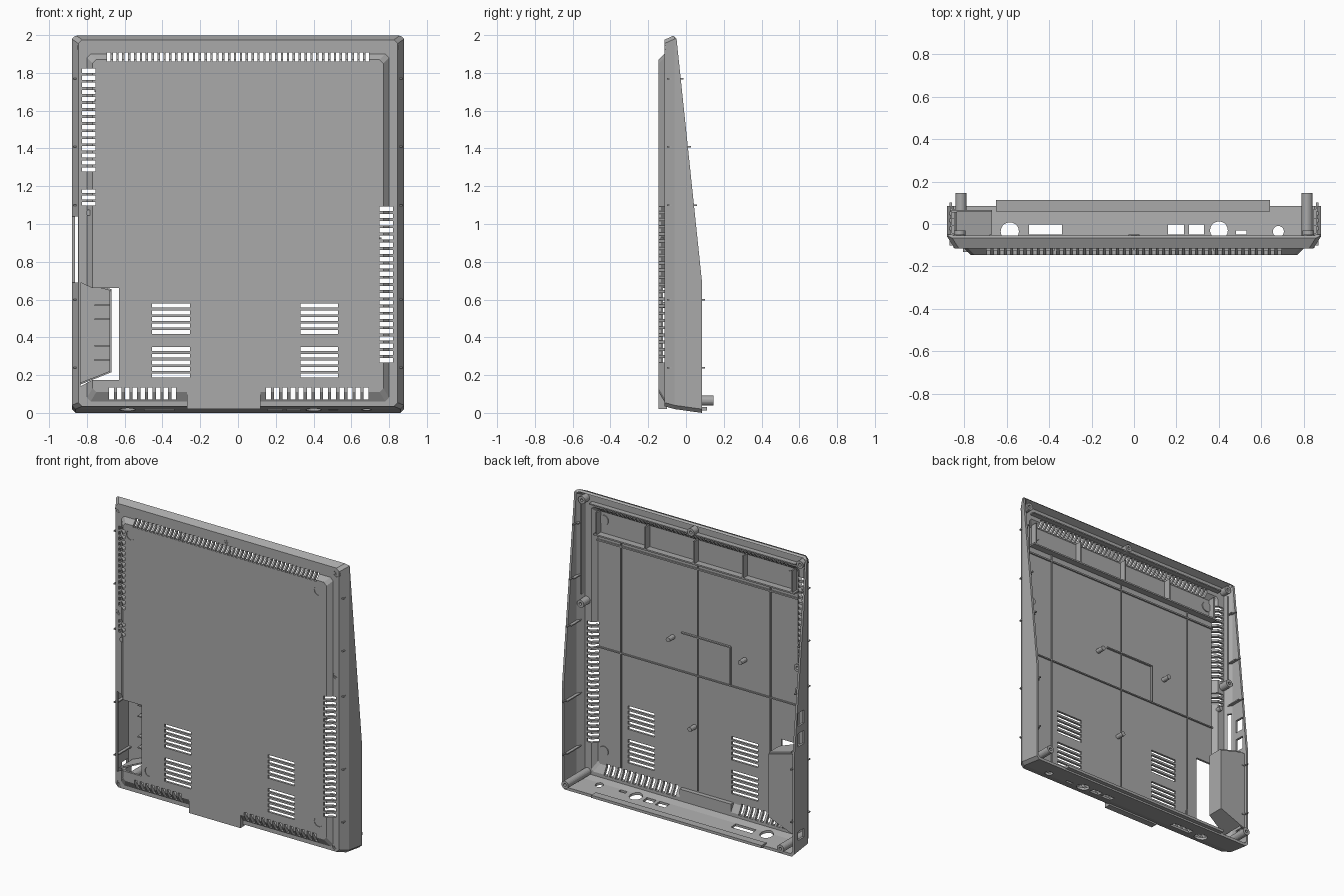
import bpy, bmesh, math
from mathutils import Matrix, Vector

if "Cube" in bpy.data.objects:
    bpy.data.objects.remove(bpy.data.objects["Cube"])

grey = bpy.data.materials.new("mid grey plastic")
grey.use_nodes = True
COLOUR = (0.4, 0.4, 0.4, 1)
grey.diffuse_color = COLOUR
grey.node_tree.nodes["Principled BSDF"].inputs["Base Color"].default_value = COLOUR


def make(name, bm):
    bmesh.ops.recalc_face_normals(bm, faces=bm.faces)
    mesh = bpy.data.meshes.new(name)
    bm.to_mesh(mesh)
    bm.free()
    mesh.materials.append(grey)
    ob = bpy.data.objects.new(name, mesh)
    bpy.context.collection.objects.link(ob)
    return ob


def box(bm, x0, x1, y0, y1, z0, z1):
    centre = Vector((x0 + x1, y0 + y1, z0 + z1)) / 2
    size = Matrix.Diagonal((x1 - x0, y1 - y0, z1 - z0, 1))
    bmesh.ops.create_cube(bm, size=1, matrix=Matrix.Translation(centre) @ size)


def cyl(bm, x, z, r, y0, y1, sides=20):
    m = Matrix.Translation((x, (y0 + y1) / 2, z)) @ Matrix.Rotation(math.pi / 2, 4, 'X')
    bmesh.ops.create_cone(bm, cap_ends=True, segments=sides, radius1=r, radius2=r,
                          depth=y1 - y0, matrix=m)


def prism(bm, points, offset):
    face = bm.faces.new([bm.verts.new(p) for p in points])
    ext = bmesh.ops.extrude_face_region(bm, geom=[face])
    verts = [v for v in ext["geom"] if isinstance(v, bmesh.types.BMVert)]
    bmesh.ops.translate(bm, verts=verts, vec=offset)


def tube(bm, x, z, r, bore, y0, y1, sides=20):
    loops = []
    for rad, y in ((r, y0), (r, y1), (bore, y1), (bore, y0)):
        loops.append([bm.verts.new((x + rad * math.cos(a), y, z + rad * math.sin(a)))
                      for a in (math.tau * i / sides for i in range(sides))])
    for k in range(4):
        bridge(bm, loops[k], loops[(k + 1) % 4])


def bridge(bm, a, b):
    n = len(a)
    for i in range(n):
        bm.faces.new((a[i], a[(i + 1) % n], b[(i + 1) % n], b[i]))


def loft(name, sections, c):
    """Stack of corner-cut rectangles, each (y, half width, bottom, top)."""
    bm = bmesh.new()
    loops = []
    for y, w, lo, hi in sections:
        pts = [(-w + c, lo), (w - c, lo), (w, lo + c), (w, hi - c),
               (w - c, hi), (-w + c, hi), (-w, hi - c), (-w, lo + c)]
        loops.append([bm.verts.new((x, y, z)) for x, z in pts])
    for a, b in zip(loops, loops[1:]):
        bridge(bm, a, b)
    bm.faces.new(loops[0])
    bm.faces.new(loops[-1])
    return make(name, bm)


def carve(ob, cutter):
    mod = ob.modifiers.new("cut", 'BOOLEAN')
    mod.operation, mod.solver, mod.object = 'DIFFERENCE', 'EXACT', cutter
    bpy.context.view_layer.update()
    done = ob.evaluated_get(bpy.context.evaluated_depsgraph_get())
    mesh = bpy.data.meshes.new_from_object(done)
    ob.modifiers.clear()
    ob.data = mesh
    bpy.data.objects.remove(cutter)


def back_edge(z):
    return 0.085 if z < 0.69 else 0.085 - 0.135 * (z - 0.69) / 1.29


# Hollow shell: raised front panel, rim, chamfer and side walls
shell = loft("case_shell", [(-.145, .77, .11, 1.87), (-.115, .8, .06, 1.9),
                            (-.115, .845, .035, 1.975), (-.06, .88, .02, 2),
                            (.2, .88, -.016, 2)], .02)
carve(shell, loft("cavity", [(-.13, .755, .125, 1.855), (-.1, .785, .075, 1.885),
                             (-.1, .835, .05, 1.965), (-.055, .865, .035, 1.985),
                             (.25, .865, 0, 1.985)], .015))

# Wedge that slopes the back edge
bm = bmesh.new()
prism(bm, [(-1, y, z) for y, z in ((-.05, 1.98), (.085, .69), (.085, -.1),
                                   (.5, -.1), (.5, 2.2), (-.07, 2.2), (-.07, 2))], (2, 0, 0))
carve(shell, make("slope_cutter", bm))

# Edge vents, panel louvres and the side opening
bm = bmesh.new()


def row(start, end, count, across, along_x, depth=-.08):
    pitch = (end - start) / count
    for i in range(count):
        a = start + (i + .2) * pitch
        b = a + pitch * .6
        if along_x:
            box(bm, a, b, -.2, depth, *across)
        else:
            box(bm, *across, -.2, depth, a, b)


row(-.7, .7, 45, (1.86, 1.908), True)
row(-.69, -.32, 9, (.07, .135), True)
row(.14, .7, 13, (.07, .135), True)
row(1.27, 1.83, 15, (-.825, -.755), False)
row(1.09, 1.19, 3, (-.825, -.755), False)
row(.26, 1.1, 22, (.75, .82), False)
for x in (-.455, .33):
    for z in (.18, .41):
        row(z, z + .175, 5, (x, x + .2), False)
prism(bm, [(x, -.2, z) for x, z in ((-.835, .14), (-.77, .175), (-.63, .175),
                                    (-.63, .66), (-.77, .66), (-.835, .69))], (0, .16, 0))
carve(shell, make("vent_cutter", bm))

# Connector holes in the bottom, windows in the right wall, screw and foot recesses
SCREWS = [(0, 1.935)] + [(s * x, z) for s in (-1, 1)
                         for x, z in ((.825, 1.935), (.82, 1.235), (.815, .065))]
FEET = [(-.71, 1.8), (.71, 1.8), (-.57, .22), (.71, .22)]
bm = bmesh.new()
for x0, x1, y1 in ((-.495, -.34, -.003), (.16, .235, -.003), (.26, .33, -.003), (.48, .53, -.03)):
    box(bm, x0, x1, -.05, y1, -.1, .045)
for x, y, r in ((-.585, -.035, .043), (.4, -.03, .042), (.68, -.035, .026)):
    bmesh.ops.create_cone(bm, cap_ends=True, segments=20, radius1=r, radius2=r, depth=.15,
                          matrix=Matrix.Translation((x, y, -.03)))
for z0, z1 in ((.1, .16), (.74, .83), (.88, .97)):
    box(bm, -.95, -.84, -.02, .045, z0, z1)
box(bm, -.95, -.848, -.2, -.06, .69, 1.04)
for x, z in SCREWS:
    cyl(bm, x, z, .02, -.2, -.108)
for x, z in FEET:
    cyl(bm, x, z, .032, -.2, -.141, 24)
carve(shell, make("hole_cutter", bm))

# Screw bosses, tall at the bottom corners
bm = bmesh.new()
for x, z in SCREWS:
    top = .145 if z < .1 else back_edge(z) - .005 if z > 1.9 else -.03
    tube(bm, x, z, .026, .01, -.112, top)
make("screw_bosses", bm)

# Front tab over the lower edge and the locating lip along the back
bm = bmesh.new()
box(bm, -.27, .12, -.145, -.1, .02, .13)
make("front_tab", bm)
bm = bmesh.new()
box(bm, -.65, .64, .06, .112, .012, .03)
make("back_lip", bm)

# Low ribs over the inside of the panel
bm = bmesh.new()
for x in (.58, 0, -.55):
    box(bm, x - .004, x + .004, -.134, -.122, .14, 1.71)
box(bm, -.76, .76, -.134, -.12, .921, .929)
box(bm, -.25, .12, -.134, -.116, 1.186, 1.194)
box(bm, -.254, -.246, -.134, -.116, .925, 1.19)
make("panel_ribs", bm)

# Four-bay frame and rails inside the top
bm = bmesh.new()
for z in (1.65, 1.7):
    box(bm, -.76, .76, -.134, -.085 if z > 1.66 else -.12, z, z + .01)
box(bm, -.78, .78, -.102, -.065, 1.912, 1.92)
for i in range(5):
    x = -.74 + .37 * i
    box(bm, x - .005, x + .005, -.134, -.085, 1.7, 1.86)
for s in (-1, 1):
    x = s * .842
    box(bm, x - .004, x + .004, -.102, -.07, 1.28, 1.9)
make("top_frame", bm)

# Stiffeners on the side walls with tips past the back edge
bm = bmesh.new()
for z in (1.77, 1.41, 1.1, .6, .24):
    for s in (-1, 1):
        a, b = sorted((s * .87, s * .845))
        box(bm, a, b, -.101, back_edge(z) - .015, z - .004, z + .004)
        a, b = sorted((s * .868, s * .858))
        box(bm, a, b, back_edge(z) - .02, back_edge(z) + .016, z - .004, z + .004)
make("wall_stiffeners", bm)

# Standoffs and the backs of the foot recesses
bm = bmesh.new()
for x, z in ((.19, 1.14), (-.355, 1.13), (.025, .57), (-.79, 1.06)):
    cyl(bm, x, z, .016, -.132, -.075, 12)
for x, z in FEET:
    cyl(bm, x, z, .034, -.132, -.124, 24)
make("standoffs", bm)

# Pocket behind the side opening: back, inner wall, slanted ends and grip ribs
bm = bmesh.new()
prism(bm, [(x, .055, z) for x, z in ((-.865, .14), (-.835, .15), (-.67, .215),
                                     (-.67, .645), (-.835, .69), (-.865, .69))], (0, .012, 0))
box(bm, -.68, -.67, -.05, .06, .215, .645)
for (x0, z0), (x1, z1) in (((-.835, .15), (-.67, .215)), ((-.835, .69), (-.67, .645))):
    prism(bm, [(x0, -.1, z0), (x1, -.05, z1), (x1, .06, z1), (x0, .06, z0)], (0, 0, .01))
for z in (.28, .355, .495, .57):
    box(bm, -.76, -.675, 0, .057, z - .004, z + .004)
make("side_pocket", bm)
